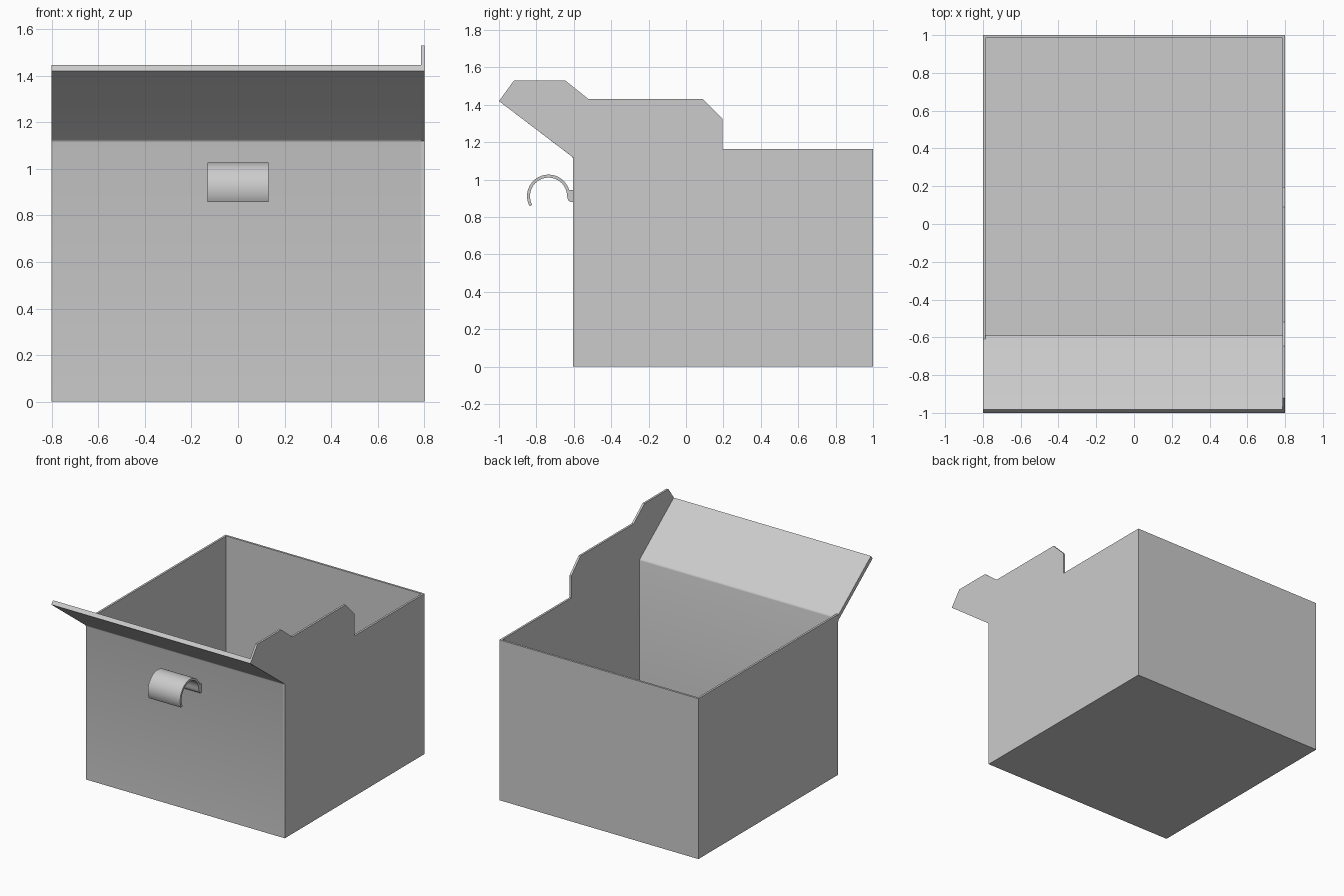
import bpy
import bmesh
import math

cube = bpy.data.objects.get("Cube")
if cube:
    bpy.data.objects.remove(cube, do_unlink=True)

grey = bpy.data.materials.new("plain grey")
grey.use_nodes = True
colour = (0.6, 0.6, 0.6, 1)
grey.diffuse_color = colour
grey.node_tree.nodes["Principled BSDF"].inputs["Base Color"].default_value = colour


def extrude_profile(name, profile, x0, x1, smooth=False):
    """Extrude a closed (y, z) outline along x."""
    bm = bmesh.new()
    face = bm.faces.new([bm.verts.new((x0, y, z)) for y, z in profile])
    ext = bmesh.ops.extrude_face_region(bm, geom=[face])
    verts = [v for v in ext["geom"] if isinstance(v, bmesh.types.BMVert)]
    bmesh.ops.translate(bm, verts=verts, vec=(x1 - x0, 0, 0))
    bmesh.ops.recalc_face_normals(bm, faces=bm.faces)
    mesh = bpy.data.meshes.new(name)
    bm.to_mesh(mesh)
    bm.free()
    mesh.materials.append(grey)
    obj = bpy.data.objects.new(name, mesh)
    bpy.context.collection.objects.link(obj)
    if smooth:
        bpy.ops.object.select_all(action="DESELECT")
        obj.select_set(True)
        bpy.context.view_layer.objects.active = obj
        bpy.ops.object.shade_smooth_by_angle(angle=math.radians(35))
    return obj


def rect(y0, y1, z0, z1):
    return [(y0, z0), (y1, z0), (y1, z1), (y0, z1)]


HALF = 0.8       # half width
T = 0.015        # panel thickness
FRONT, INNER = -0.605, -0.588
RIM = 1.165

# Tall side panel with stepped top edge
extrude_profile("left_panel", [
    (FRONT, 0), (1, 0), (1, RIM), (0.195, RIM), (0.195, 1.325), (0.09, 1.43),
    (-0.52, 1.43), (-0.645, 1.53), (-0.92, 1.53), (-1, 1.42), (FRONT, 1.12),
], HALF - T, HALF)

# Low side panel, its front corner trimmed against the flap
extrude_profile("right_panel", [
    (INNER, 0), (1, 0), (1, RIM), (-0.608, RIM), (INNER, 1.146),
], -HALF, -HALF + T)

# Front panel bent outward into a sloping flap
extrude_profile("front_panel_and_flap", [
    (FRONT, 0), (INNER, 0), (INNER, 1.138), (-0.59, 1.145), (-0.596, 1.151),
    (-0.981, 1.445), (-1, 1.42), (-0.612, 1.125), (-0.607, 1.12), (FRONT, 1.113),
], -HALF, HALF - T, smooth=True)

# Back and floor
extrude_profile("back_panel", rect(1 - T, 1, 0, RIM), -HALF + T, HALF - T)
extrude_profile("floor_panel", rect(INNER, 1 - T, 0, T), -HALF + T, HALF - T)

# Curled hook with a mounting pad against the front
CY, CZ, R, STEPS = -0.735, 0.912, 0.115, 32


def arc(radius, start, end):
    angles = [math.radians(start + (end - start) * i / STEPS) for i in range(STEPS + 1)]
    return [(CY + radius * math.cos(a), CZ + radius * math.sin(a)) for a in angles]


pad = [(-0.633, 0.9), (-0.629, 0.889), (-0.621, 0.882), (FRONT, 0.88), (FRONT, 0.945)]
extrude_profile("hook", pad + arc(R, 17, 208) + arc(R - 0.016, 208, 0), -0.13, 0.13, smooth=True)
